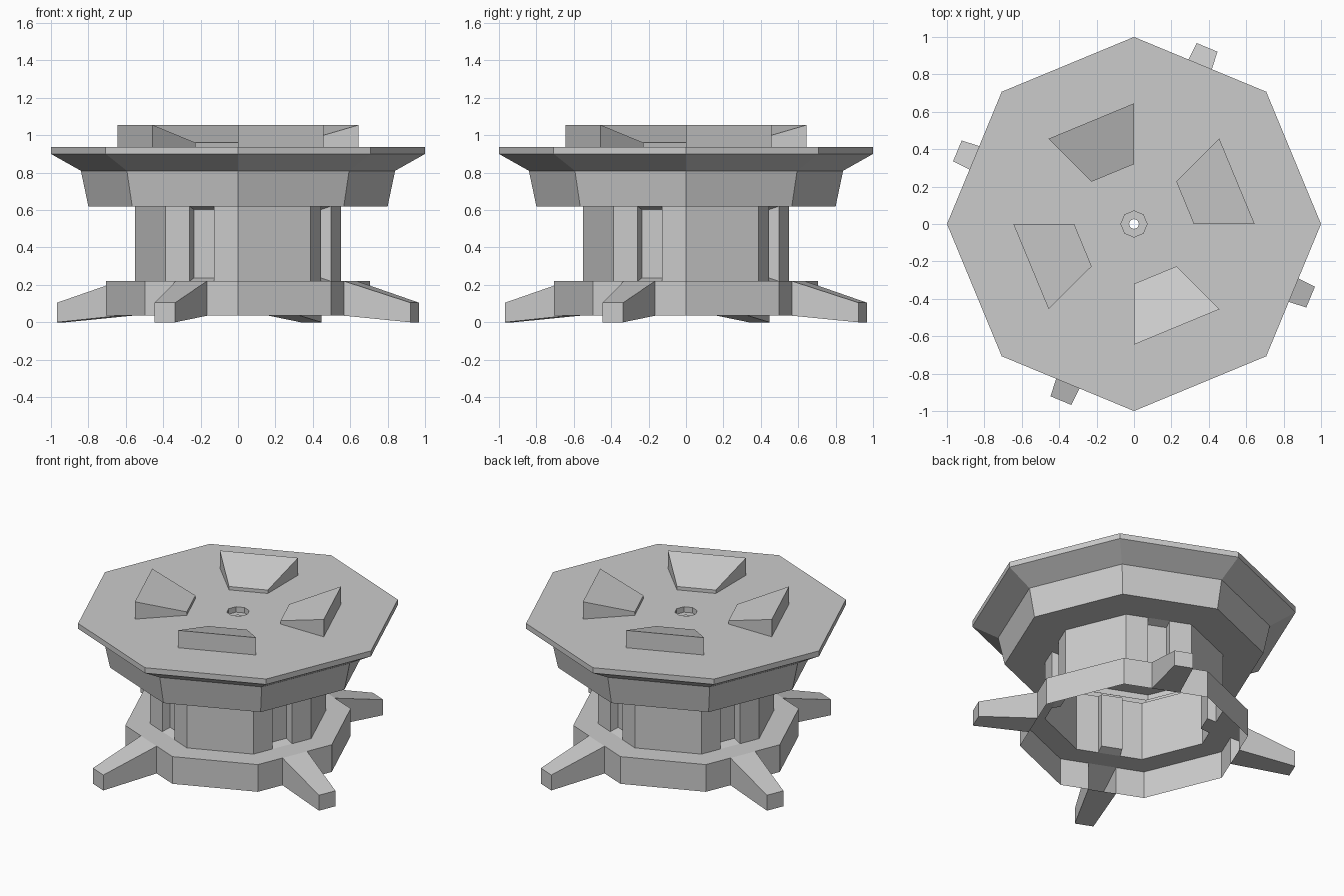
import bpy, bmesh
from math import cos, sin, radians
from mathutils import Vector, Matrix

if "Cube" in bpy.data.objects:
    bpy.data.objects.remove(bpy.data.objects["Cube"])


def pt(r, deg, z):
    return Vector((r * cos(radians(deg)), r * sin(radians(deg)), z))


def make(name, polys):
    """Object from loose polygons, welded together, normals outward."""
    bm = bmesh.new()
    for p in polys:
        bm.faces.new([bm.verts.new(v) for v in p])
    bmesh.ops.remove_doubles(bm, verts=bm.verts, dist=0.0005)
    bmesh.ops.recalc_face_normals(bm, faces=bm.faces)
    me = bpy.data.meshes.new(name)
    bm.to_mesh(me)
    bm.free()
    ob = bpy.data.objects.new(name, me)
    bpy.context.collection.objects.link(ob)
    return ob


def lathe(profile):
    """Eight-sided shell from (radius, z) points."""
    return [[pt(r0, a, z0), pt(r0, a + 45, z0), pt(r1, a + 45, z1), pt(r1, a, z1)]
            for (r0, z0), (r1, z1) in zip(profile, profile[1:])
            for a in range(0, 360, 45)]


def split_side(r, k, z0, z1):
    """Octagon side k as a list of three upright quads."""
    a, b = pt(r, 45 * k, 0), pt(r, 45 * k + 45, 0)
    p = [a.lerp(b, i / 3) for i in range(4)]
    up0, up1 = Vector((0, 0, z0)), Vector((0, 0, z1))
    return [[p[i] + up0, p[i + 1] + up0, p[i + 1] + up1, p[i] + up1] for i in range(3)]


def bridge(q0, q1, sides):
    return [[q0[i], q0[(i + 1) % 4], q1[(i + 1) % 4], q1[i]] for i in sides] + [q1]


def pushed_side(r, k, z0, z1, dist, half, y0, y1, sides):
    """Octagon side whose middle third is pushed in or out to a smaller end."""
    left, mid, right = split_side(r, k, z0, z1)
    rot = Matrix.Rotation(radians(45 * k + 22.5), 3, 'Z')
    end = [rot @ Vector((dist, s * half, z))
           for s, z in ((-1, y0), (1, y0), (1, y1), (-1, y1))]
    return [left, right] + bridge(mid, end, sides)


# Base ring, open below, with four tapered feet
base = lathe([(0.705, 0.22), (0.55, 0.22)])
# Column with four recessed slots
column = []
for k in range(8):
    if k % 2:
        base += pushed_side(0.705, k, 0.035, 0.22, 1.022, 0.06, 0.0, 0.105, range(4))
        column += pushed_side(0.55, k, 0.22, 0.62, 0.453, 0.067, 0.237, 0.603, range(4))
    else:
        base += split_side(0.705, k, 0.035, 0.22)
        column += split_side(0.55, k, 0.22, 0.62)
make("base_with_feet", base)
make("slotted_column", column)

# Flared head with thin top plate and centre hole
make("head", lathe([(0.55, 0.62), (0.80, 0.62), (0.84, 0.81), (1, 0.90), (1, 0.937),
                    (0.07, 0.937), (0.07, 0.90), (0.027, 0.90)]))

# Four sloping wedges on the top plate
for i in range(4):
    a = 90 * i
    ring = [(0.32, 0.96), (0.645, 1.055)]
    (ri, zi), (ro, zo) = ring
    low = [pt(ri, a, 0.937), pt(ro, a, 0.937), pt(ro, a + 45, 0.937), pt(ri, a + 45, 0.937)]
    top = [pt(ri, a, zi), pt(ro, a, zo), pt(ro, a + 45, zo), pt(ri, a + 45, zi)]
    make(f"top_wedge_{i + 1}", bridge(low, top, range(4)))
